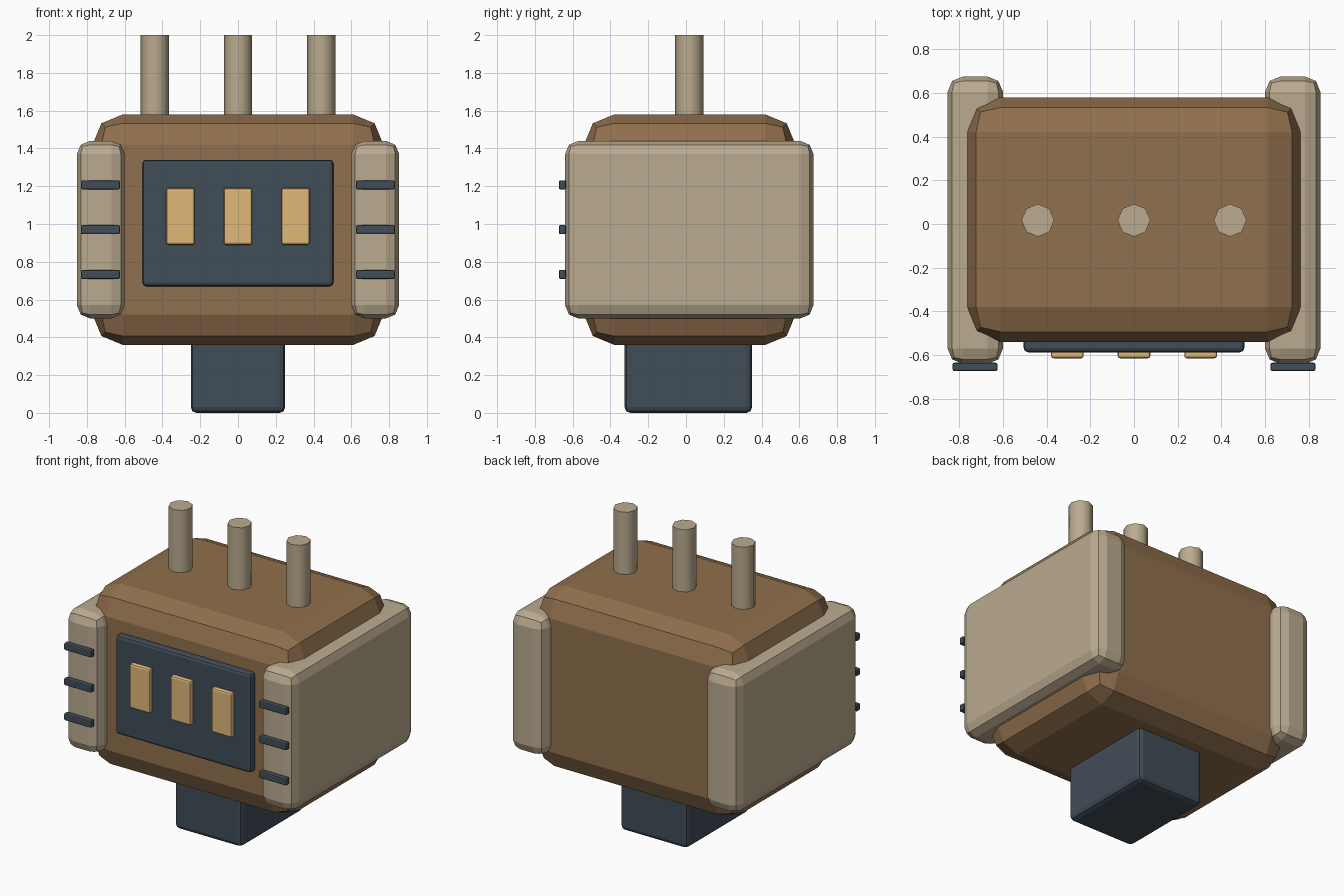
import bpy
import math

if "Cube" in bpy.data.objects:
    bpy.data.objects.remove(bpy.data.objects["Cube"])


def material(name, rgb):
    m = bpy.data.materials.new(name)
    m.diffuse_color = (*rgb, 1)
    m.use_nodes = True
    m.node_tree.nodes["Principled BSDF"].inputs["Base Color"].default_value = m.diffuse_color
    return m


BROWN = material("brown", (0.28, 0.16, 0.075))
TAN = material("tan", (0.50, 0.41, 0.28))
SLATE = material("slate", (0.053, 0.075, 0.097))
AMBER = material("amber", (0.75, 0.48, 0.19))


def box(name, x, y, z, bevel, mat, segments=2):
    """Bevelled box from (min, max) ranges on each axis."""
    bpy.ops.mesh.primitive_cube_add(
        size=1, location=[(a + b) / 2 for a, b in (x, y, z)])
    ob = bpy.context.object
    ob.name = name
    ob.scale = [b - a for a, b in (x, y, z)]
    bpy.ops.object.transform_apply(location=False, rotation=False, scale=True)
    ob.data.materials.append(mat)
    mod = ob.modifiers.new("bevel", "BEVEL")
    mod.width = bevel
    mod.segments = segments
    return ob


# Main body and the foot below it
box("body", (-0.77, 0.77), (-0.54, 0.58), (0.36, 1.58), 0.16, BROWN)
box("foot", (-0.25, 0.25), (-0.325, 0.35), (0.0, 0.50), 0.03, SLATE)

# Front panel with three lit windows
box("front_panel", (-0.505, 0.505), (-0.587, -0.50), (0.67, 1.34), 0.02, SLATE)
for i, x in enumerate((-0.305, 0, 0.305)):
    box(f"window_{i}", (x - 0.075, x + 0.075), (-0.615, -0.565), (0.89, 1.19), 0.012, AMBER)

# Side pads with three vent bars on each front end
for side, s in (("right", 1), ("left", -1)):
    box(f"{side}_pad", sorted((s * 0.60, s * 0.853)), (-0.64, 0.675), (0.50, 1.44), 0.07, TAN)
    for i, z in enumerate((0.733, 0.97, 1.207)):
        box(f"{side}_vent_{i}", sorted((s * 0.625, s * 0.83)), (-0.673, -0.635),
            (z - 0.024, z + 0.024), 0.008, SLATE)

# Three pegs on top
for i, x in enumerate((-0.44, 0, 0.44)):
    bpy.ops.mesh.primitive_cylinder_add(vertices=8, radius=0.075, depth=0.6,
                                        location=(x, 0.017, 1.7))
    peg = bpy.context.object
    peg.name = f"peg_{i}"
    peg.data.materials.append(TAN)
    bpy.ops.object.shade_smooth_by_angle(angle=math.radians(50))
